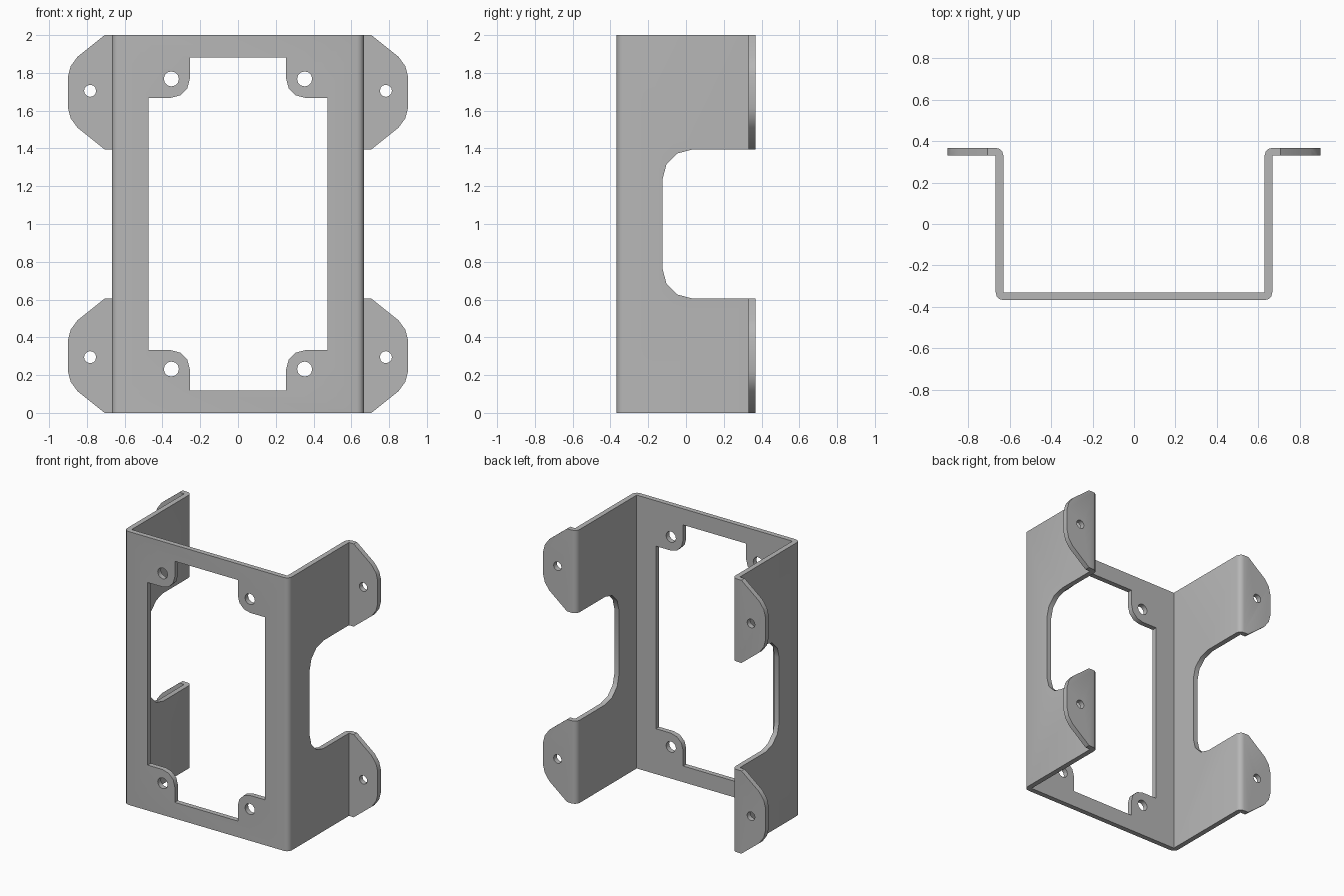
import bpy
import bmesh
from math import cos, sin, radians

if "Cube" in bpy.data.objects:
    bpy.data.objects.remove(bpy.data.objects["Cube"])

THICK = 0.037      # sheet thickness
WALL = 0.63        # inner face of the side walls
DEPTH = 0.367      # half depth
INNER = DEPTH - THICK

PLACE = {"x": lambda u, v, w: (w, u, v),
         "y": lambda u, v, w: (u, w, v),
         "z": lambda u, v, w: (u, v, w)}


def arc(cu, cv, r, start, end, steps=3):
    angles = [radians(start + (end - start) * i / steps) for i in range(steps + 1)]
    return [(cu + r * cos(a), cv + r * sin(a)) for a in angles]


def circle(cu, cv, r):
    return arc(cu, cv, r, 0, 360, 12)[:-1]


def flip_u(points):
    return [(-u, v) for u, v in reversed(points)]


def flip_v(points, middle=1.0):
    return [(u, 2 * middle - v) for u, v in reversed(points)]


def prism(bm, points, axis, low, high):
    """Extrude a flat outline along an axis between two positions."""
    rings = [[bm.verts.new(PLACE[axis](u, v, w)) for u, v in points] for w in (low, high)]
    bm.faces.new(rings[0])
    bm.faces.new(rings[1])
    n = len(points)
    for i in range(n):
        j = (i + 1) % n
        bm.faces.new((rings[0][i], rings[0][j], rings[1][j], rings[1][i]))


def make_object(name, bm):
    bmesh.ops.recalc_face_normals(bm, faces=bm.faces)
    mesh = bpy.data.meshes.new(name)
    bm.to_mesh(mesh)
    bm.free()
    obj = bpy.data.objects.new(name, mesh)
    bpy.context.collection.objects.link(obj)
    return obj


# Bent sheet: front plate, side walls and outward flanges
half = arc(WALL, -INNER, THICK, -90, 0)
half += [(WALL + THICK, INNER), (0.9, INNER), (0.9, DEPTH)]
half += arc(WALL + THICK, INNER, THICK, 90, 180)
half += [(WALL, -INNER)]
bm = bmesh.new()
prism(bm, half + flip_u(half), "z", 0, 2)
bracket = make_object("mounting_bracket", bm)

cut = bmesh.new()

# Front window with a rounded ear in each corner
quarter = [(0.255, 1.882)] + arc(0.355, 1.768, 0.1, 180, 270) + [(0.474, 1.668)]
right = quarter + flip_v(quarter)
prism(cut, right + flip_u(right), "y", -0.5, -0.2)

# Rounded cutout through both side walls
corner = [(0.6, 1.395)] + arc(0.035, 1.235, 0.16, 90, 180)
prism(cut, corner + flip_v(corner), "x", -1.2, 1.2)

# Screw holes in the ears and flanges, and trimmed flange corners
trim = [(0.706, 2.0), (0.85, 1.885), (0.886, 1.835), (0.901, 1.777),
        (1.0, 1.777), (1.0, 2.1), (0.7, 2.1)]
low_trim = flip_v(trim, 1.6975)
low_trim = [(u, max(v, 1.32)) for u, v in low_trim]
flange_cuts = [circle(0.783, 1.705, 0.032), trim, low_trim]
for shapes, near, far in (([circle(0.353, 1.768, 0.04)], -0.5, -0.2),
                          (flange_cuts, 0.2, 0.5)):
    for shape in shapes:
        for side in (shape, flip_u(shape)):
            prism(cut, side, "y", near, far)
            prism(cut, flip_v(side), "y", near, far)
cutter = make_object("cutter", cut)
cutter.hide_render = True

# Apply the cuts
bpy.context.view_layer.objects.active = bracket
bracket.select_set(True)
mod = bracket.modifiers.new("cuts", "BOOLEAN")
mod.operation = "DIFFERENCE"
mod.solver = "EXACT"
mod.use_self = True
mod.object = cutter
bpy.ops.object.modifier_apply(modifier=mod.name)
bpy.data.objects.remove(cutter)

# Plain grey metal
grey = bpy.data.materials.new("grey_metal")
color = (0.47, 0.47, 0.47, 1)
grey.use_nodes = True
grey.diffuse_color = color
grey.node_tree.nodes["Principled BSDF"].inputs["Base Color"].default_value = color
bracket.data.materials.clear()
bracket.data.materials.append(grey)

bpy.ops.object.select_all(action="DESELECT")
bracket.select_set(True)
bpy.ops.object.shade_smooth_by_angle(angle=radians(35))
